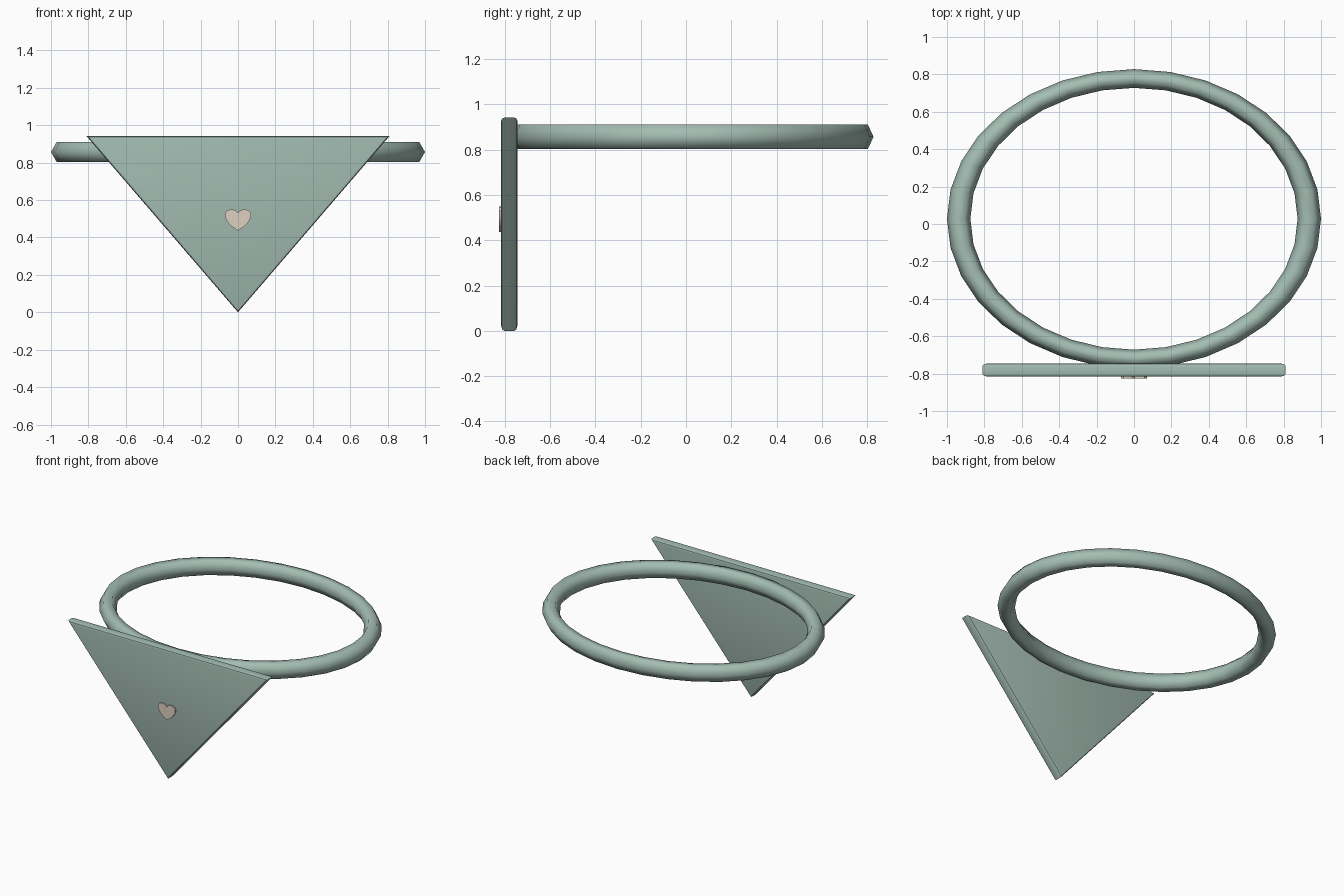
import bpy, bmesh, math

if "Cube" in bpy.data.objects:
    bpy.data.objects.remove(bpy.data.objects["Cube"])


def material(name, color):
    mat = bpy.data.materials.new(name)
    mat.diffuse_color = (*color, 1)
    mat.use_nodes = True
    mat.node_tree.nodes["Principled BSDF"].inputs["Base Color"].default_value = mat.diffuse_color
    return mat


def finish(obj, mat, angle):
    obj.data.materials.append(mat)
    bpy.ops.object.select_all(action='DESELECT')
    obj.select_set(True)
    bpy.context.view_layer.objects.active = obj
    bpy.ops.object.shade_smooth_by_angle(angle=math.radians(angle))


def slab(name, outline, y_front, y_back, mat, bevel=0.0):
    """Extrude an x-z outline along y, optionally rounding front and back rims."""
    bm = bmesh.new()
    face = bm.faces.new([bm.verts.new((x, y_front, z)) for x, z in outline])
    ext = bmesh.ops.extrude_face_region(bm, geom=[face], use_keep_orig=True)
    for v in ext['geom']:
        if isinstance(v, bmesh.types.BMVert):
            v.co.y = y_back
    bmesh.ops.recalc_face_normals(bm, faces=bm.faces[:])
    if bevel:
        rims = [e for e in bm.edges if abs(e.verts[0].co.y - e.verts[1].co.y) < 1e-5]
        bmesh.ops.bevel(bm, geom=rims, offset=bevel, segments=2, profile=0.5,
                        affect='EDGES')
    mesh = bpy.data.meshes.new(name)
    bm.to_mesh(mesh)
    bm.free()
    obj = bpy.data.objects.new(name, mesh)
    bpy.context.collection.objects.link(obj)
    finish(obj, mat, 30)
    return obj


green = material("sage_green", (0.37, 0.51, 0.45))
beige = material("beige", (0.72, 0.63, 0.53))

# Oval neck band with a six-sided section
bpy.ops.mesh.primitive_torus_add(major_segments=32, minor_segments=6,
                                 major_radius=0.9375, minor_radius=0.0625,
                                 location=(0, 0.028, 0.857))
band = bpy.context.object
band.name = "neck_band"
band.scale.y = 0.8
finish(band, green, 65)

# Triangular bandana hanging at the front
slab("bandana", [(-0.81, 0.942), (0.81, 0.942), (0, 0)], -0.816, -0.745, green, 0.014)

# Small heart patch, half outline mirrored
half = [(0.03, 0.456), (0.052, 0.477), (0.068, 0.505), (0.069, 0.53),
        (0.055, 0.547), (0.032, 0.55), (0.013, 0.545)]
heart = [(0, 0.436)] + half + [(0, 0.531)] + [(-x, z) for x, z in reversed(half)]
slab("heart_patch", heart, -0.825, -0.81, beige)
